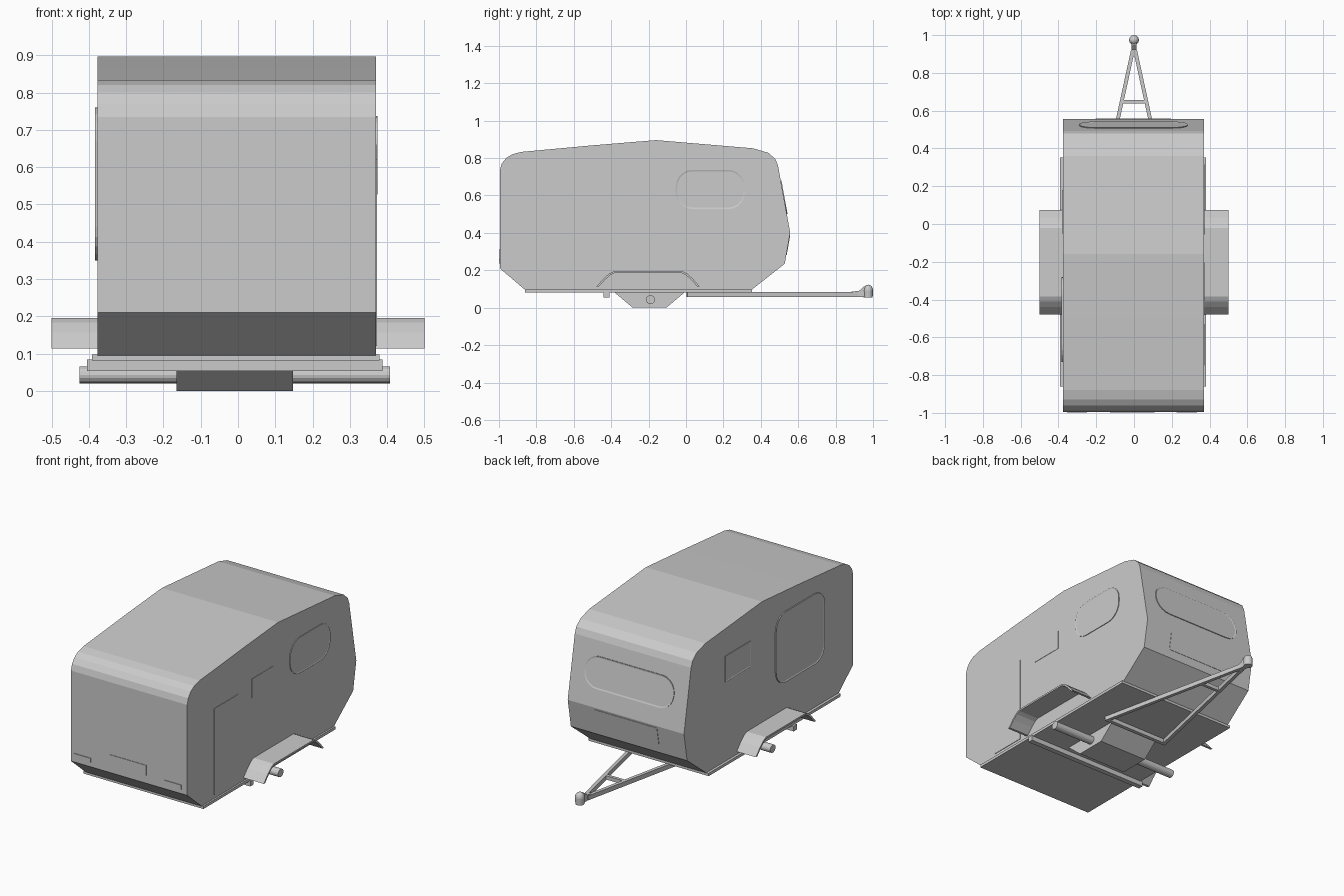
import bpy, bmesh
from math import cos, sin, pi
from mathutils import Vector

if "Cube" in bpy.data.objects:
    bpy.data.objects.remove(bpy.data.objects["Cube"])


def finish(bm, name):
    bmesh.ops.recalc_face_normals(bm, faces=bm.faces)
    me = bpy.data.meshes.new(name)
    bm.to_mesh(me)
    bm.free()
    ob = bpy.data.objects.new(name, me)
    bpy.context.collection.objects.link(ob)
    return ob


def prism(name, points, offset):
    """Extrude a closed outline of 3D points along offset."""
    bm = bmesh.new()
    face = bm.faces.new([bm.verts.new(p) for p in points])
    out = bmesh.ops.extrude_face_region(bm, geom=[face])
    bmesh.ops.translate(bm, vec=offset, verts=[v for v in out["geom"] if isinstance(v, bmesh.types.BMVert)])
    return finish(bm, name)


def side_prism(name, yz, x0, x1):
    return prism(name, [(x0, y, z) for y, z in yz], (x1 - x0, 0, 0))


def box(name, x0, x1, y0, y1, z0, z1):
    return side_prism(name, [(y0, z0), (y1, z0), (y1, z1), (y0, z1)], x0, x1)


def beam(name, a, b, width, z0, z1):
    """Level rectangular bar between two plan points."""
    a, b = Vector(a), Vector(b)
    d = (b - a).normalized()
    n = Vector((-d.y, d.x)) * width / 2
    return prism(name, [(p.x, p.y, z0) for p in (a + n, b + n, b - n, a - n)], (0, 0, z1 - z0))


def panel(name, centre, u, v, w, h, r=0.0, t=0.004, rim=0.008):
    """Rounded plate with a raised rim, standing t proud of the wall."""
    c, u, v = Vector(centre), Vector(u).normalized(), Vector(v).normalized()
    n = u.cross(v)
    steps = 6 if r else 1
    pts = []
    for k, (sx, sy) in enumerate(((1, 1), (-1, 1), (-1, -1), (1, -1))):
        for i in range(steps):
            a = pi / 2 * (k + i / max(steps - 1, 1))
            pts.append(c + u * (sx * (w / 2 - r) + r * cos(a)) + v * (sy * (h / 2 - r) + r * sin(a)))
    bm = bmesh.new()
    face = bm.faces.new([bm.verts.new(p - n * 0.004) for p in pts])
    out = bmesh.ops.extrude_face_region(bm, geom=[face])
    verts = [g for g in out["geom"] if isinstance(g, bmesh.types.BMVert)]
    top = [g for g in out["geom"] if isinstance(g, bmesh.types.BMFace)]
    bmesh.ops.translate(bm, vec=n * (0.004 + t), verts=verts)
    if rim:
        bmesh.ops.inset_region(bm, faces=top, thickness=rim)
        bmesh.ops.translate(bm, vec=-n * t * 0.6, verts=top[0].verts)
    return finish(bm, name)


X0, X1 = -0.377, 0.370

# Cabin shell
side_prism("cabin_shell", [
    (-0.86, 0.095), (-0.995, 0.21), (-0.995, 0.735), (-0.985, 0.77), (-0.962, 0.8),
    (-0.93, 0.82), (-0.88, 0.833), (-0.5, 0.868), (-0.16, 0.896), (0.36, 0.852),
    (0.44, 0.828), (0.478, 0.795), (0.492, 0.76), (0.557, 0.40), (0.528, 0.235),
    (0.35, 0.095)], X0, X1)

# Floor slab
box("floor_slab", -0.392, 0.38, -0.86, 0.352, 0.082, 0.098)

# Mudguards: bent sheets on both sides
outer = [(-0.478, 0.114), (-0.44, 0.157), (-0.41, 0.183), (-0.385, 0.195),
         (-0.02, 0.195), (0.005, 0.183), (0.035, 0.157), (0.073, 0.114)]
inner = [(-0.465, 0.114), (-0.432, 0.15), (-0.405, 0.174), (-0.383, 0.185),
         (-0.022, 0.185), (0.0, 0.174), (0.027, 0.15), (0.06, 0.114)]
for label, a, b in (("left", -0.5, X0 + 0.005), ("right", X1 - 0.005, 0.5)):
    side_prism(label + "_mudguard", outer + inner[::-1], a, b)

# Axle carrier, axle and rear cross member
side_prism("axle_carrier", [(-0.385, 0.084), (-0.285, 0.0), (-0.105, 0.0), (-0.005, 0.084)], -0.165, 0.148)
side_prism("axle", [(-0.19 + 0.025 * cos(i * pi / 8), 0.043 + 0.023 * sin(i * pi / 8))
                    for i in range(16)], -0.425, 0.408)
box("rear_cross_member", -0.405, 0.387, -0.44, -0.41, 0.054, 0.084)

# A-frame drawbar
for label, s in (("left", -1), ("right", 1)):
    beam(label + "_drawbar", (s * 0.205, 0.005), (s * 0.006, 0.92), 0.02, 0.058, 0.084)
beam("drawbar_rear_brace", (-0.2, 0.015), (0.2, 0.015), 0.022, 0.058, 0.084)
beam("drawbar_front_brace", (-0.065, 0.648), (0.065, 0.648), 0.018, 0.06, 0.082)

# Hitch coupling
side_prism("hitch_neck", [(0.885, 0.06), (0.975, 0.056), (0.975, 0.115), (0.95, 0.112), (0.925, 0.09), (0.885, 0.086)],
           -0.014, 0.014)
bm = bmesh.new()
bmesh.ops.create_cone(bm, cap_ends=True, segments=16, radius1=0.024, radius2=0.026, depth=0.038)
bmesh.ops.translate(bm, vec=(0, 0.974, 0.074), verts=bm.verts)
hitch = finish(bm, "hitch_socket")
bm = bmesh.new()
bmesh.ops.create_uvsphere(bm, u_segments=16, v_segments=10, radius=0.026)
bmesh.ops.scale(bm, vec=(1, 1, 1.15), verts=bm.verts)
bmesh.ops.translate(bm, vec=(0, 0.974, 0.093), verts=bm.verts)
finish(bm, "hitch_dome")

# Side windows and door
Z, R, L = (0, 0, 1), (0, 1, 0), (0, -1, 0)
panel("left_large_window", (X0, -0.505, 0.555), L, Z, 0.45, 0.41, 0.09, 0.006)
panel("left_small_window", (X0, 0.065, 0.635), L, Z, 0.23, 0.15)
panel("right_window", (X1, 0.13, 0.632), R, Z, 0.37, 0.21, 0.09)
panel("right_small_window", (X1, -0.305, 0.605), R, Z, 0.2, 0.11, t=0.002, rim=0)
panel("right_door", (X1, -0.64, 0.37), R, Z, 0.22, 0.5, t=0.003, rim=0)

# Tow-end window and locker hatch on the sloped faces
panel("tow_end_window", (-0.003, 0.5227, 0.59), (-1, 0, 0), (0, -0.065, 0.36), 0.575, 0.18, 0.085)
panel("locker_hatch", (-0.003, 0.545, 0.335), (-1, 0, 0), (0, 0.029, 0.165), 0.4, 0.11, t=0.003, rim=0)

# Tail lamps and plate holder
for label, x in (("left", -0.302), ("right", 0.279)):
    panel(label + "_tail_lamp", (x, -0.995, 0.248), (1, 0, 0), Z, 0.108, 0.026, rim=0)
panel("plate_holder", (-0.01, -0.995, 0.285), (1, 0, 0), Z, 0.235, 0.06, t=0.003, rim=0)
